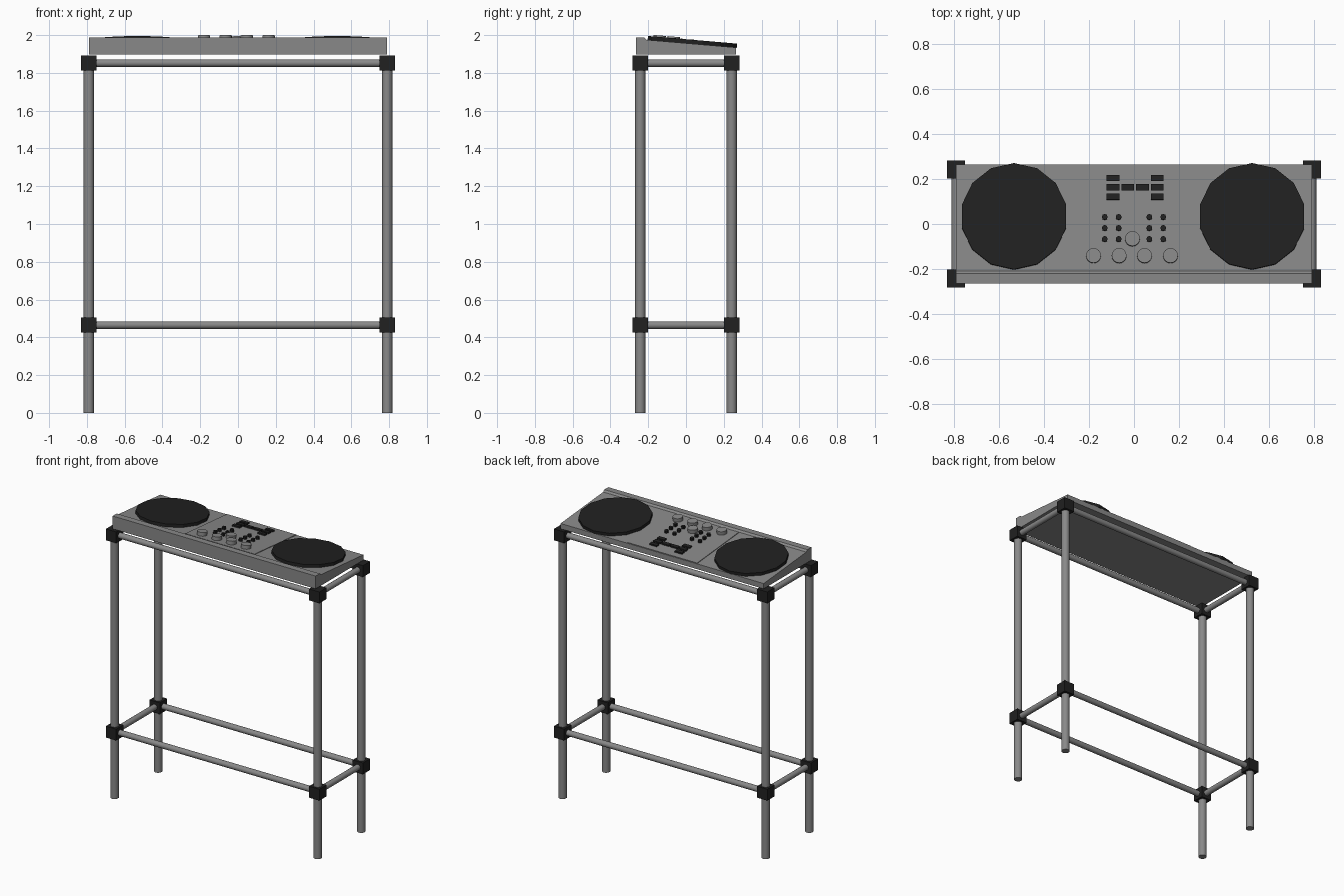
import bpy
import bmesh
from math import pi, radians, tan
from mathutils import Matrix, Vector

if "Cube" in bpy.data.objects:
    bpy.data.objects.remove(bpy.data.objects["Cube"])


def material(name, v):
    m = bpy.data.materials.new(name)
    m.use_nodes = True
    m.diffuse_color = (v, v, v, 1)
    m.node_tree.nodes["Principled BSDF"].inputs["Base Color"].default_value = (v, v, v, 1)
    return m


GREY = material("mid grey", 0.25)
BLACK = material("soft black", 0.015)


def finish(name, bm, mat, smooth=False):
    bmesh.ops.recalc_face_normals(bm, faces=bm.faces)
    mesh = bpy.data.meshes.new(name)
    bm.to_mesh(mesh)
    bm.free()
    mesh.materials.append(mat)
    obj = bpy.data.objects.new(name, mesh)
    bpy.context.collection.objects.link(obj)
    if smooth:
        bpy.ops.object.select_all(action="DESELECT")
        obj.select_set(True)
        bpy.context.view_layer.objects.active = obj
        bpy.ops.object.shade_smooth_by_angle(angle=radians(40))
    return obj


def cylinder(name, matrix, radius, height, sides, mat, smooth=False):
    bm = bmesh.new()
    bmesh.ops.create_cone(bm, cap_ends=True, segments=sides, radius1=radius,
                          radius2=radius, depth=height, matrix=matrix)
    return finish(name, bm, mat, smooth)


def box(name, matrix, size, mat):
    bm = bmesh.new()
    bmesh.ops.create_cube(bm, size=1, matrix=matrix @ Matrix.Diagonal((*size, 1)))
    return finish(name, bm, mat)


def tube(name, a, b, radius):
    a, b = Vector(a), Vector(b)
    turn = (b - a).to_track_quat("Z", "Y").to_matrix().to_4x4()
    return cylinder(name, Matrix.Translation((a + b) / 2) @ turn, radius,
                    (b - a).length, 16, GREY, True)


# Stand: legs, corner joints and rails
LX, LY = 0.79, 0.242
LOW, HIGH = 0.465, 1.852
for sx, side in ((-1, "right"), (1, "left")):
    for sy, end in ((-1, "front"), (1, "back")):
        x, y = sx * LX, sy * LY
        tube(f"{end}_{side}_leg", (x, y, 0), (x, y, HIGH), 0.027)
        for z, level in ((LOW, "lower"), (HIGH, "upper")):
            box(f"{level}_{end}_{side}_joint", Matrix.Translation((x, y, z)),
                (0.08, 0.08, 0.08), BLACK)
for z, level in ((LOW, "lower"), (HIGH, "upper")):
    for sy, end in ((-1, "front"), (1, "back")):
        tube(f"{level}_{end}_rail", (-LX, sy * LY, z), (LX, sy * LY, z), 0.02)
    for sx, side in ((-1, "right"), (1, "left")):
        tube(f"{level}_{side}_rail", (sx * LX, -LY, z), (sx * LX, LY, z), 0.02)

# Console body: wedge profile with a raised front lip, extruded across x
TILT = radians(4.9)


def surface(y):
    return 1.957 - tan(TILT) * y


bm = bmesh.new()
profile = [(-0.265, 1.897), (-0.265, 1.987), (-0.22, 1.987), (-0.208, surface(-0.208)),
           (0.265, surface(0.265)), (0.265, 1.897)]
face = bm.faces.new([bm.verts.new((-0.79, y, z)) for y, z in profile])
extruded = bmesh.ops.extrude_face_region(bm, geom=[face])["geom"]
bmesh.ops.translate(bm, vec=(1.58, 0, 0),
                    verts=[v for v in extruded if isinstance(v, bmesh.types.BMVert)])
finish("console_body", bm, GREY)


def on_panel(x, y, lift):
    # Frame lying on the sloping panel, raised along its normal
    return (Matrix.Translation((x, y, surface(y))) @ Matrix.Rotation(-TILT, 4, "X")
            @ Matrix.Translation((0, 0, lift)))


# Mixer plate between the decks
box("mixer_plate", on_panel(0, 0.03, 0.001), (0.54, 0.465, 0.006), GREY)

# Turntable platters
for x, side in ((-0.533, "right"), (0.525, "left")):
    cylinder(f"{side}_platter", on_panel(x, 0.033, 0.01), 0.237, 0.022, 14, BLACK)

# Large knobs
for i, (x, y) in enumerate([(-0.18, -0.142), (-0.066, -0.142), (0.047, -0.142),
                            (0.162, -0.142), (-0.007, -0.067)]):
    cylinder(f"large_knob_{i + 1}", on_panel(x, y, 0.014), 0.033, 0.03, 16, GREY, True)

# Small knobs, three rows of four
for row in range(3):
    for col, x in enumerate((-0.13, -0.068, 0.068, 0.13)):
        cylinder(f"small_knob_{row + 1}_{col + 1}", on_panel(x, 0.03 - 0.049 * row, 0.01),
                 0.013, 0.024, 8, BLACK)

# Rectangular buttons: full middle row, outer pairs above and below
for row in range(3):
    for col in range(4):
        if row == 1 or col in (0, 3):
            box(f"button_{row + 1}_{col + 1}",
                on_panel(-0.093 + 0.0655 * col, 0.12 + 0.042 * row, 0.006),
                (0.057, 0.027, 0.016), BLACK)
